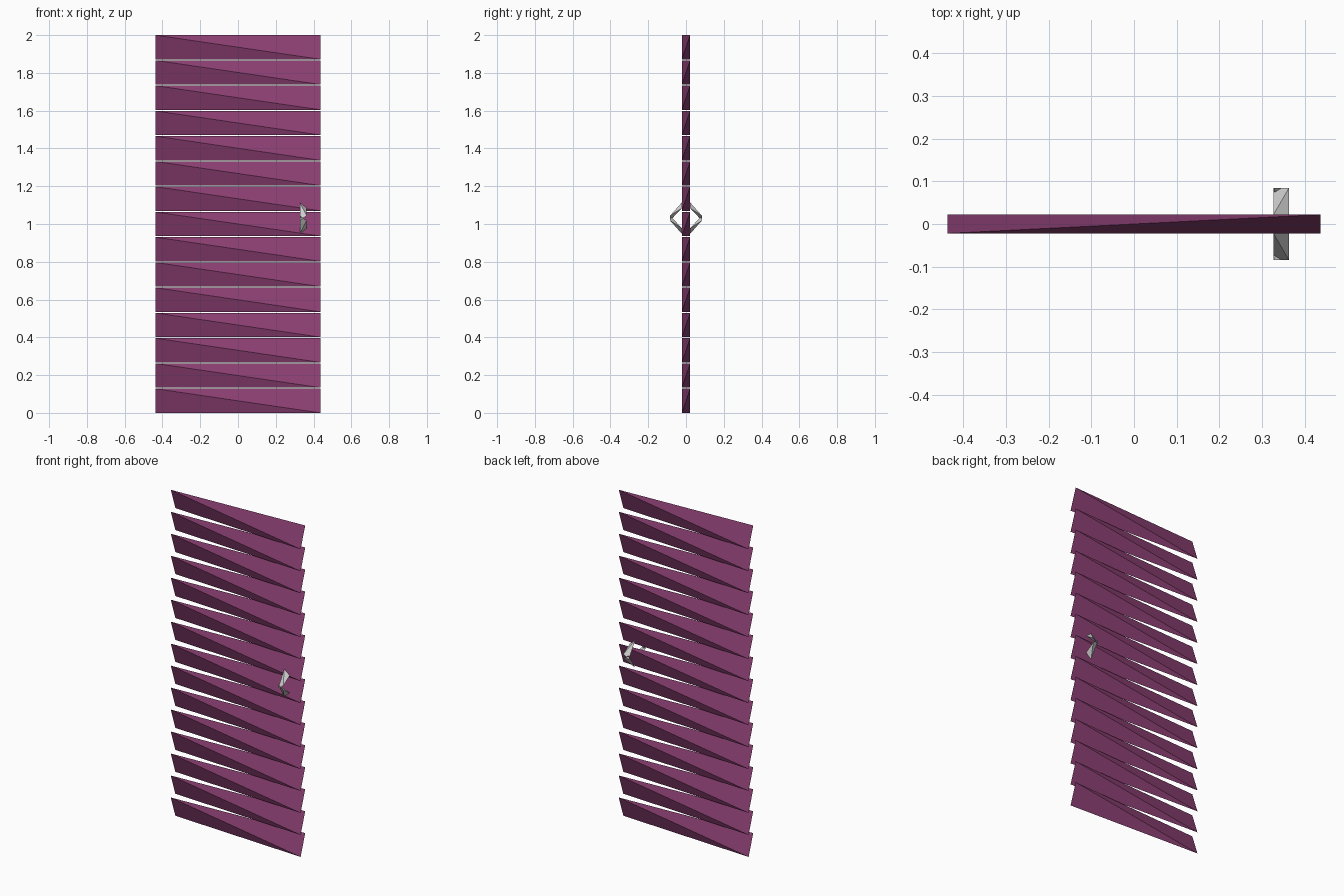
import bpy

cube = bpy.data.objects.get("Cube")
if cube:
    bpy.data.objects.remove(cube, do_unlink=True)


def make_material(name, color):
    mat = bpy.data.materials.new(name)
    mat.use_nodes = True
    mat.diffuse_color = color
    mat.node_tree.nodes["Principled BSDF"].inputs["Base Color"].default_value = color
    return mat


purple = make_material("plum purple", (0.26, 0.05, 0.17, 1))
silver = make_material("light grey", (0.62, 0.62, 0.62, 1))


def wedge(name, corners, mat):
    """Four-faced sliver spanning alternate corners of a thin bar."""
    mesh = bpy.data.meshes.new(name)
    # wind every face outward whichever way the wedge is mirrored
    a, b, c, d = corners
    u, v, w = ([q[i] - a[i] for i in range(3)] for q in (b, c, d))
    det = (u[0] * (v[1] * w[2] - v[2] * w[1]) - u[1] * (v[0] * w[2] - v[2] * w[0])
           + u[2] * (v[0] * w[1] - v[1] * w[0]))
    faces = [(0, 2, 1), (0, 1, 3), (0, 3, 2), (1, 2, 3)]
    if det < 0:
        faces = [f[::-1] for f in faces]
    mesh.from_pydata(corners, [], faces)
    mesh.materials.append(mat)
    obj = bpy.data.objects.new(name, mesh)
    bpy.context.collection.objects.link(obj)
    return obj


# Stacked slats of the panel
count, height = 15, 0.128
half_w, half_t = 0.437, 0.022
pitch = (2 - height) / (count - 1)
for i in range(count):
    low = i * pitch
    high = low + height
    wedge(f"slat_{i + 1}", [(-half_w, -half_t, high), (half_w, -half_t, low),
                            (half_w, half_t, high), (-half_w, half_t, low)], purple)

# Pull handles on both sides: an upper and a lower arm meeting at the outer point
x0, x1 = 0.327, 0.363
inner, outer = half_t, 0.084
middle = 1.031
for side, y in (("front", -1), ("back", 1)):
    for arm, z in (("upper", 1), ("lower", -1)):
        wedge(f"{side}_handle_{arm}_arm",
              [(x0, y * inner, middle + z * 0.083), (x1, y * inner, middle + z * 0.053),
               (x1, y * outer, middle + z * 0.013), (x0, y * outer, middle - z * 0.013)],
              silver)
